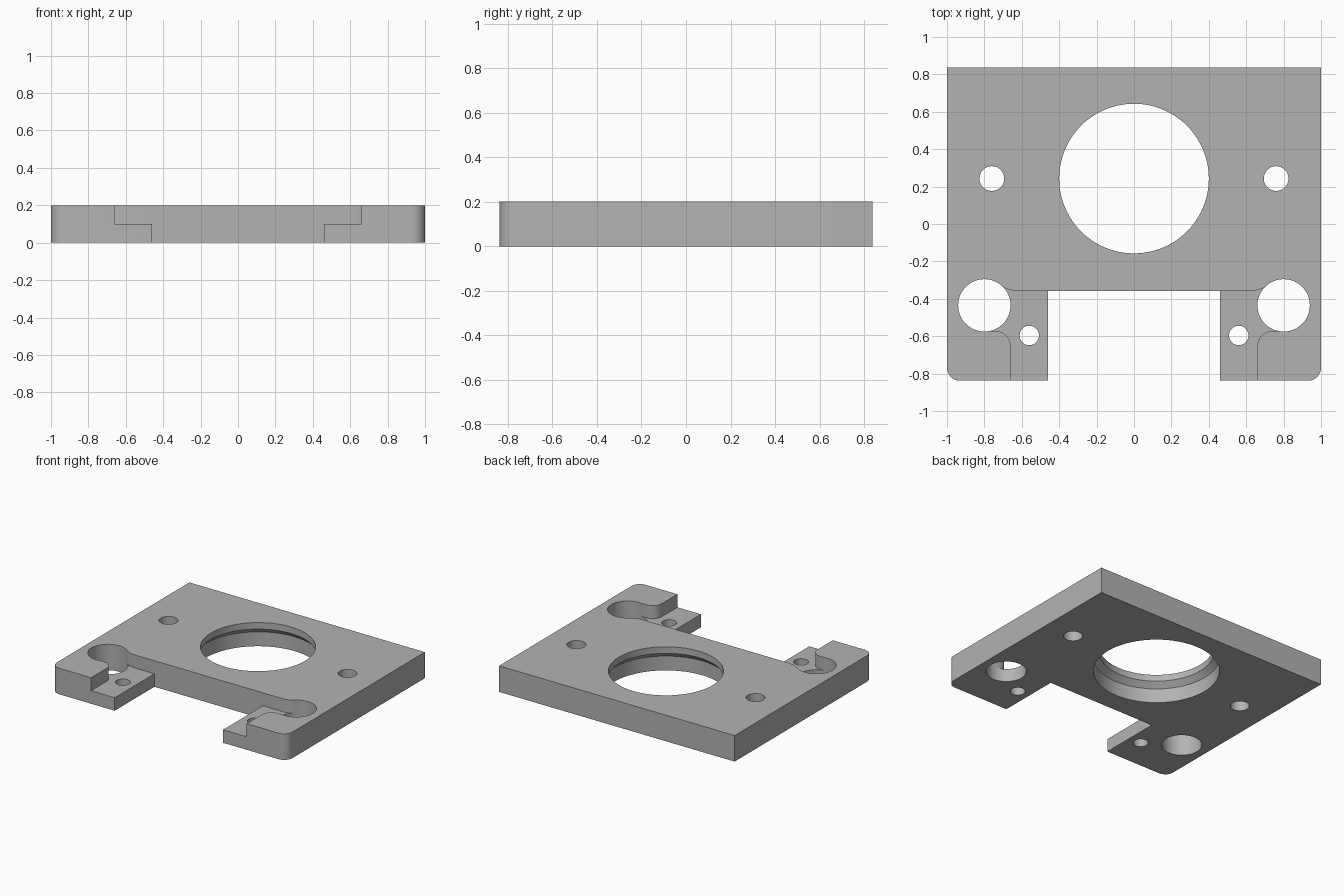
import bpy
import bmesh
from math import cos, sin, pi, radians

cube = bpy.data.objects.get("Cube")
if cube:
    bpy.data.objects.remove(cube)

THICK, STEP = 0.2, 0.1      # plate thickness, height of the lowered tabs
HALF_Y = 0.838
SLOT_X, SLOT_Y = 0.46, -0.357
BLOCK_X = 0.66


def arc(cx, cy, r, start, end, steps=12):
    """Points on an arc, angles in degrees."""
    return [(cx + r * cos(radians(start + (end - start) * i / steps)),
             cy + r * sin(radians(start + (end - start) * i / steps)))
            for i in range(steps + 1)]


def prism(name, outline, z0, z1):
    """Extrude a closed outline from z0 to z1."""
    bm = bmesh.new()
    face = bm.faces.new([bm.verts.new((x, y, z0)) for x, y in outline])
    top = bmesh.ops.extrude_face_region(bm, geom=[face])
    verts = [v for v in top["geom"] if isinstance(v, bmesh.types.BMVert)]
    bmesh.ops.translate(bm, verts=verts, vec=(0, 0, z1 - z0))
    return finish(name, bm)


def turned(name, x, y, profile, sides):
    """Solid of revolution about a vertical axis from (radius, z) pairs."""
    bm = bmesh.new()
    rings = [[bm.verts.new((x + r * cos(2 * pi * i / sides),
                            y + r * sin(2 * pi * i / sides), z))
              for i in range(sides)] for r, z in profile]
    for low, high in zip(rings, rings[1:]):
        for i in range(sides):
            j = (i + 1) % sides
            bm.faces.new((low[i], low[j], high[j], high[i]))
    bm.faces.new(rings[0])
    bm.faces.new(rings[-1])
    return finish(name, bm)


def finish(name, bm):
    bmesh.ops.recalc_face_normals(bm, faces=bm.faces)
    mesh = bpy.data.meshes.new(name)
    bm.to_mesh(mesh)
    bm.free()
    obj = bpy.data.objects.new(name, mesh)
    bpy.context.collection.objects.link(obj)
    return obj


def cut(target, cutter):
    """Subtract the cutter, apply the result and discard the cutter."""
    cutter.hide_render = True
    mod = target.modifiers.new("cut", "BOOLEAN")
    mod.operation, mod.solver, mod.object = "DIFFERENCE", "EXACT", cutter
    bpy.context.view_layer.objects.active = target
    bpy.ops.object.modifier_apply(modifier=mod.name)
    bpy.data.objects.remove(cutter)


def through_hole(target, name, x, y, r, sides=48):
    cut(target, turned(name, x, y, [(r, -0.1), (r, THICK + 0.1)], sides))


# Plate outline with a front slot and rounded front corners
half = [(SLOT_X, SLOT_Y), (SLOT_X, -HALF_Y)]
half += arc(0.93, 0.07 - HALF_Y, 0.07, -90, 0)
half += [(1, HALF_Y)]
outline = half + [(-x, y) for x, y in reversed(half)]
plate = prism("mounting_plate", outline, 0, THICK)

# Stepped centre bore, wider below with a conical shoulder
cut(plate, turned("centre_bore", 0, 0.243,
                  [(0.44, -0.1), (0.44, 0.11), (0.4, 0.15), (0.4, THICK + 0.1)], 96))

# Lowered pocket on each front arm, opening into the large hole
pocket = [(SLOT_X - 0.1, -0.9), (SLOT_X - 0.1, SLOT_Y), (0.63, SLOT_Y),
          (0.655, -0.354), (0.68, -0.347), (0.702, -0.335), (0.8, -0.435),
          (0.8, -0.574)]
pocket += arc(BLOCK_X + 0.08, -0.652, 0.08, 90, 180)
pocket += [(BLOCK_X, -0.9)]

for side in (-1, 1):
    cut(plate, prism("arm_pocket", [(side * x, y) for x, y in pocket], STEP, THICK + 0.1))
    through_hole(plate, "large_hole", side * 0.8, -0.435, 0.14, 64)
    through_hole(plate, "arm_screw_hole", side * 0.56, -0.596, 0.052)
    through_hole(plate, "side_screw_hole", side * 0.76, 0.243, 0.066)

# Plain grey finish
grey = bpy.data.materials.new("plain_grey")
grey.use_nodes = True
colour = (0.45, 0.45, 0.45, 1)
grey.diffuse_color = colour
grey.node_tree.nodes["Principled BSDF"].inputs["Base Color"].default_value = colour
plate.data.materials.clear()
plate.data.materials.append(grey)

bpy.ops.object.select_all(action="DESELECT")
plate.select_set(True)
bpy.context.view_layer.objects.active = plate
bpy.ops.object.shade_smooth_by_angle(angle=radians(25))
